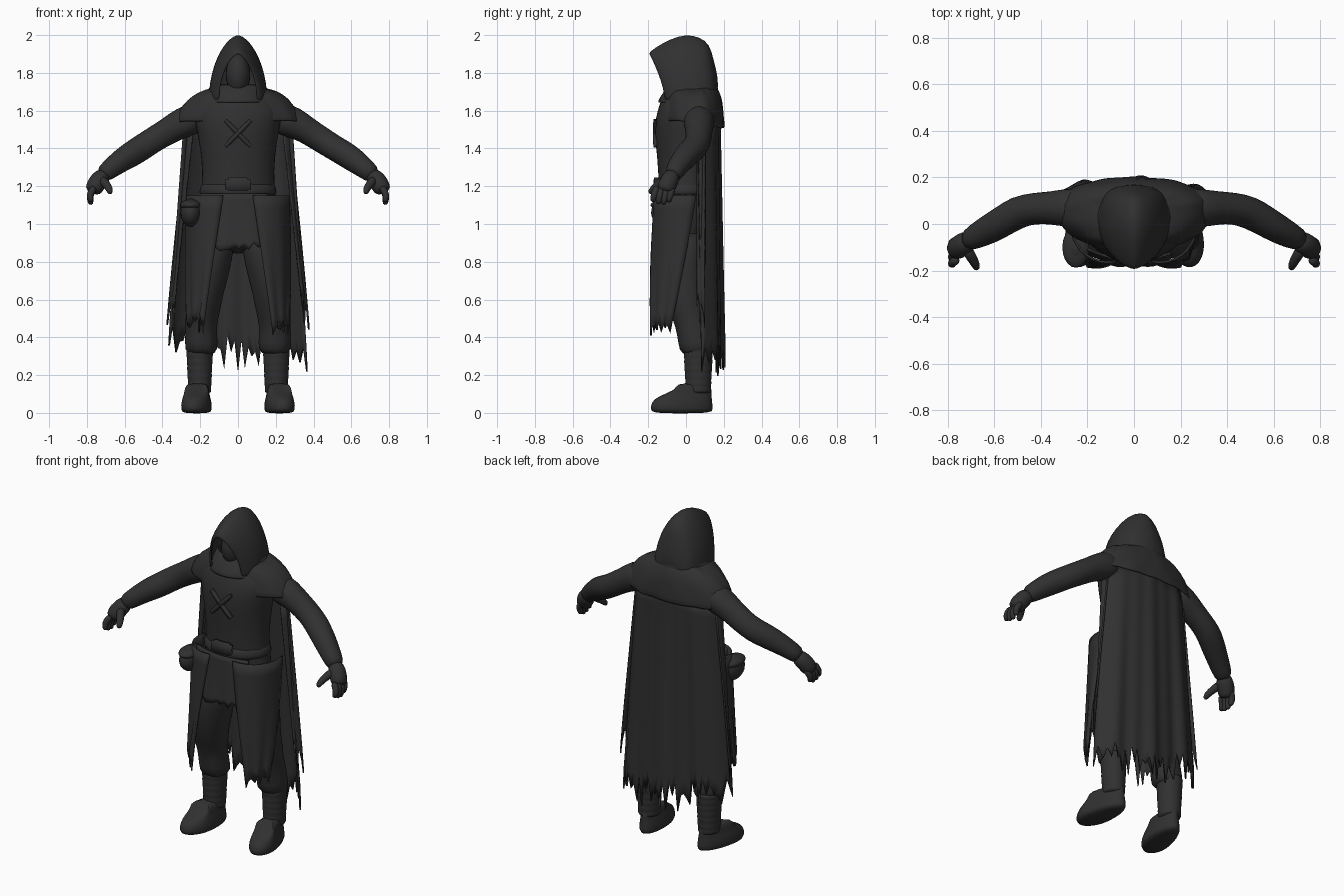
import bpy, bmesh, math, random
from mathutils import Vector

random.seed(4)
cube = bpy.data.objects.get("Cube")
if cube:
    bpy.data.objects.remove(cube, do_unlink=True)

cloth = bpy.data.materials.new("charcoal cloth")
cloth.use_nodes = True
shade = (0.03, 0.03, 0.03, 1)
cloth.diffuse_color = shade
cloth.node_tree.nodes["Principled BSDF"].inputs["Base Color"].default_value = shade


def lerp(a, b, t):
    return a + (b - a) * t


def finish(name, bm, subsurf=1, thick=0):
    """Turn a bmesh into a smooth, dark cloth object."""
    bmesh.ops.recalc_face_normals(bm, faces=bm.faces)
    mesh = bpy.data.meshes.new(name)
    bm.to_mesh(mesh)
    bm.free()
    mesh.materials.append(cloth)
    obj = bpy.data.objects.new(name, mesh)
    bpy.context.collection.objects.link(obj)
    for poly in mesh.polygons:
        poly.use_smooth = True
    if thick:
        mod = obj.modifiers.new("thickness", "SOLIDIFY")
        mod.thickness = thick
        mod.offset = 0
    if subsurf:
        mod = obj.modifiers.new("smooth", "SUBSURF")
        mod.levels = mod.render_levels = subsurf
    return obj


def loft(name, rings, closed=True, caps=True, subsurf=1, thick=0, jitter=0):
    """Skin a list of equally long point rows."""
    bm = bmesh.new()
    noise = lambda: random.uniform(-jitter, jitter)
    rows = [[bm.verts.new(Vector(p) + Vector((noise(), noise(), noise()))) for p in ring]
            for ring in rings]
    count = len(rows[0])
    for low, high in zip(rows, rows[1:]):
        for i in range(count if closed else count - 1):
            j = (i + 1) % count
            bm.faces.new((low[i], low[j], high[j], high[i]))
    if closed and caps:
        bm.faces.new(rows[0])
        bm.faces.new(rows[-1])
    return finish(name, bm, subsurf, thick)


def level_ring(z, cx, rx, front, back, mid, n=20):
    """Horizontal oval with separate front and back depth."""
    ring = []
    for i in range(n):
        a = math.tau * i / n
        s = math.sin(a)
        ring.append((cx + rx * math.cos(a), mid + s * (back - mid if s > 0 else mid - front), z))
    return ring


def tube(name, path, n=10, jitter=0):
    """Round limb through (x, y, z, radius) stations."""
    pts = [Vector(p[:3]) for p in path]
    rings = []
    for i, p in enumerate(pts):
        along = pts[min(i + 1, len(pts) - 1)] - pts[max(i - 1, 0)]
        side = along.cross(Vector((0, 1, 0))).normalized()
        up = side.cross(along).normalized()
        rings.append([p + path[i][3] * (side * math.cos(math.tau * k / n) + up * math.sin(math.tau * k / n))
                      for k in range(n)])
    return loft(name, rings, jitter=jitter)


def sheet(name, shape, hem, cols, rows=10, ragged=0.06, thick=0.01):
    """Hanging cloth: shape(u, v) gives x, y and top; hem(u) the torn lower edge."""
    grid = []
    drops = [random.uniform(-1, 1) * ragged + (ragged if c % 2 else -ragged) / 2 for c in range(cols + 1)]
    for r in range(rows + 1):
        v = r / rows
        row = []
        for c in range(cols + 1):
            x, y, top = shape(c / cols, v)
            row.append((x, y, lerp(top, hem(c / cols) + drops[c] * v ** 3, v)))
        grid.append(row)
    return loft(name, grid, closed=False, subsurf=0, thick=thick)


def block(name, centre, size, tilt=0):
    bm = bmesh.new()
    bmesh.ops.create_cube(bm, size=1)
    bmesh.ops.bevel(bm, geom=bm.edges[:], offset=0.12, segments=2, affect="EDGES")
    obj = finish(name, bm, 0)
    obj.location, obj.scale, obj.rotation_euler = centre, size, (0, tilt, 0)


def blob(name, centre, size):
    bm = bmesh.new()
    bmesh.ops.create_uvsphere(bm, u_segments=20, v_segments=12, radius=1)
    obj = finish(name, bm, 0)
    obj.location, obj.scale = centre, size


# Torso and hips: height, half width, front, back
body = [(0.84, 0.17, -0.1, 0.1), (0.95, 0.22, -0.13, 0.12), (1.1, 0.215, -0.145, 0.13),
        (1.2, 0.19, -0.145, 0.13), (1.35, 0.195, -0.155, 0.15), (1.5, 0.22, -0.172, 0.17),
        (1.59, 0.24, -0.158, 0.17), (1.65, 0.2, -0.135, 0.16), (1.7, 0.14, -0.11, 0.14)]
loft("tunic", [level_ring(z, 0, w, f, b, 0) for z, w, f, b in body], jitter=0.004)

# Shoulder cape: sinks into the chest, sags lower at the back
cape = [(1.72, 0.13, -0.09, 0.155), (1.7, 0.2, -0.1, 0.17), (1.665, 0.265, -0.11, 0.185),
        (1.6, 0.315, -0.12, 0.197), (1.54, 0.345, -0.12, 0.2)]
loft("shoulder_cape", [[(x, y, z - max(0, y) * (1.72 - z)) for x, y, z in level_ring(z, 0, w, f, b, 0.07, 40)]
                       for z, w, f, b in cape], caps=False, thick=0.012, jitter=0.006)

# Hood: arches from the rim to the nape (top y, top z, bottom y, half width)
arches = [(-0.195, 1.9, -0.11, 0.1), (-0.16, 1.93, -0.09, 0.125), (-0.08, 1.975, -0.04, 0.145),
          (0, 2, 0.01, 0.15), (0.07, 1.985, 0.06, 0.145), (0.12, 1.95, 0.1, 0.135),
          (0.138, 1.87, 0.13, 0.12), (0.165, 1.77, 0.15, 0.09), (0.16, 1.69, 0.155, 0.03)]
hood = []
for ty, tz, by, w in arches:
    arch = []
    for i in range(17):
        a = math.pi * i / 16
        s, c = math.sin(a), math.cos(a)
        arch.append((w * math.copysign(abs(c) ** 1.25, c), lerp(by, ty, s ** 1.5), lerp(1.65, tz, s)))
    hood.append(arch)
loft("hood", hood, closed=False, thick=0.015)
blob("face", (0, -0.04, 1.79), (0.065, 0.08, 0.11))

# Cowl folds round the neck
loft("cowl", [level_ring(z, 0, w, f, b, 0.03)
              for z, w, f, b in [(1.64, 0.185, -0.15, 0.17), (1.69, 0.165, -0.12, 0.17),
                                 (1.74, 0.135, -0.075, 0.16)]], caps=False, thick=0.015)

# Belt, buckle, chest straps and pouches
loft("belt", [level_ring(z, 0, w, -w + 0.045, w - 0.06, 0)
              for z, w in [(1.15, 0.205), (1.16, 0.21), (1.21, 0.2), (1.22, 0.185)]])
block("buckle", (0, -0.155, 1.21), (0.13, 0.035, 0.07))
for tilt in (-1, 1):
    block("chest_strap", (0, -0.162, 1.48), (0.19, 0.025, 0.025), tilt * 0.8)
blob("hip_pouch", (-0.25, -0.1, 1.06), (0.055, 0.085, 0.075))
blob("pouch_flap", (-0.25, -0.1, 1.1), (0.058, 0.088, 0.03))

# Long torn cloak with broad folds
def cloak_shape(u, v):
    s = 2 * u - 1
    fold = lerp(0.004, 0.012, v) * (math.sin(s * 8 + 1) + 0.5 * math.sin(s * 19))
    return lerp(0.285, 0.365, v) * s, 0.172 + 0.015 * v - 0.11 * abs(s) ** 4 + fold, 1.58 - 0.06 * abs(s)

sheet("cloak", cloak_shape, lambda u: 0.43 - 0.3 * u + 0.17 * u * u, 40, 14, ragged=0.075)

# Loose outer cloak strips beside the arms
for side, sign in (("left", 1), ("right", -1)):
    sheet(side + "_cloak_strip",
          lambda u, v: (sign * (lerp(0.24, 0.34, v) + 0.035 * u), 0.06 + 0.04 * u, 1.48),
          lambda u: 0.58 - 0.06 * u, 6, 8)

# Skirt strips hanging off the thighs, and the short front tabard
def strip_shape(sign):
    def shape(u, v):
        a = lerp(lerp(-0.2, 0.45, v), lerp(1.9, 1.15, v), u)
        ripple = 0.007 * v * math.sin(u * 16)
        return sign * (0.11 + (0.16 + 0.012 * v + ripple) * math.sin(a)), -(0.165 + 0.04 * v + ripple) * math.cos(a), 1.15
    return shape

sheet("left_skirt_strip", strip_shape(1), lambda u: 0.45, 10, ragged=0.04)
sheet("right_skirt_strip", strip_shape(-1), lambda u: 0.47, 10, ragged=0.04)

def tabard_shape(u, v):
    x = lerp(-0.2, 0.16, u)
    return x, -0.155 - 0.025 * v + 1.2 * x * x + 0.006 * v * math.sin(u * 14), 1.16

sheet("front_tabard", tabard_shape, lambda u: 0.87, 14, ragged=0.02)

# Limb stations, used on both sides
leg = [(0.98, 0.12, -0.015, 0.11, 0.12), (0.84, 0.15, -0.025, 0.125, 0.13), (0.72, 0.165, -0.025, 0.115, 0.12),
       (0.62, 0.178, -0.01, 0.102, 0.11), (0.54, 0.186, 0.01, 0.092, 0.1), (0.46, 0.197, 0.035, 0.08, 0.09),
       (0.37, 0.195, 0.05, 0.09, 0.092), (0.3, 0.197, 0.058, 0.085, 0.085)]
foot = [(-0.004, 0.072, -0.18, 0.142), (0.02, 0.08, -0.19, 0.145), (0.055, 0.078, -0.185, 0.142),
        (0.085, 0.07, -0.155, 0.138), (0.115, 0.062, -0.07, 0.138), (0.16, 0.06, -0.015, 0.138)]
arm = [(0.2, 0.07, 1.57, 0.09), (0.3, 0.07, 1.535, 0.084), (0.36, 0.07, 1.5, 0.073), (0.43, 0.067, 1.455, 0.07),
       (0.5, 0.05, 1.41, 0.072), (0.56, 0.015, 1.375, 0.07), (0.62, -0.02, 1.335, 0.064),
       (0.68, -0.055, 1.29, 0.055), (0.725, -0.075, 1.25, 0.046)]

for side, sign in (("left", 1), ("right", -1)):
    loft(side + "_trouser_leg", [level_ring(z, sign * x, rx, y - ry, y + ry, y)
                                 for z, x, y, rx, ry in leg], jitter=0.005)
    # Wrapped boot shaft with bulging bands
    wraps = []
    for i in range(15):
        t = i / 14
        r = lerp(0.06, 0.072, t) + (0.003 if i % 2 else -0.002)
        wraps.append(level_ring(lerp(0.1, 0.36, t), sign * 0.203, r, 0.065 - r * 1.1, 0.065 + r * 1.1, 0.065))
    loft(side + "_boot_wraps", wraps)
    loft(side + "_boot_foot", [[(x - sign * 0.14 * y, y, z) for x, y, z in
                                level_ring(z, sign * 0.213, w, front, back, -0.06)]
                               for z, w, front, back in foot])

    # Sleeve, hand and fingers
    flip = lambda path: [(sign * x, y, z, r) for x, y, z, r in path]
    tube(side + "_sleeve", flip(arm), 14, 0.004)
    tube(side + "_palm", flip([(0.7, -0.065, 1.27, 0.044), (0.735, -0.085, 1.235, 0.052),
                               (0.76, -0.105, 1.195, 0.052), (0.77, -0.115, 1.165, 0.042)]))
    for k in range(4):
        y = -0.07 - 0.028 * k
        reach = 0.012 * abs(k - 1.4)
        tube(side + "_finger", flip([(0.758, y, 1.2, 0.021), (0.78, y - 0.01, 1.165, 0.021),
                                     (0.785, y - 0.018, 1.125 + reach, 0.019),
                                     (0.776, y - 0.022, 1.095 + reach, 0.014)]), 8)
    tube(side + "_thumb", flip([(0.725, -0.1, 1.24, 0.03), (0.697, -0.145, 1.21, 0.024),
                                (0.68, -0.175, 1.185, 0.021), (0.675, -0.195, 1.16, 0.014)]), 8)
